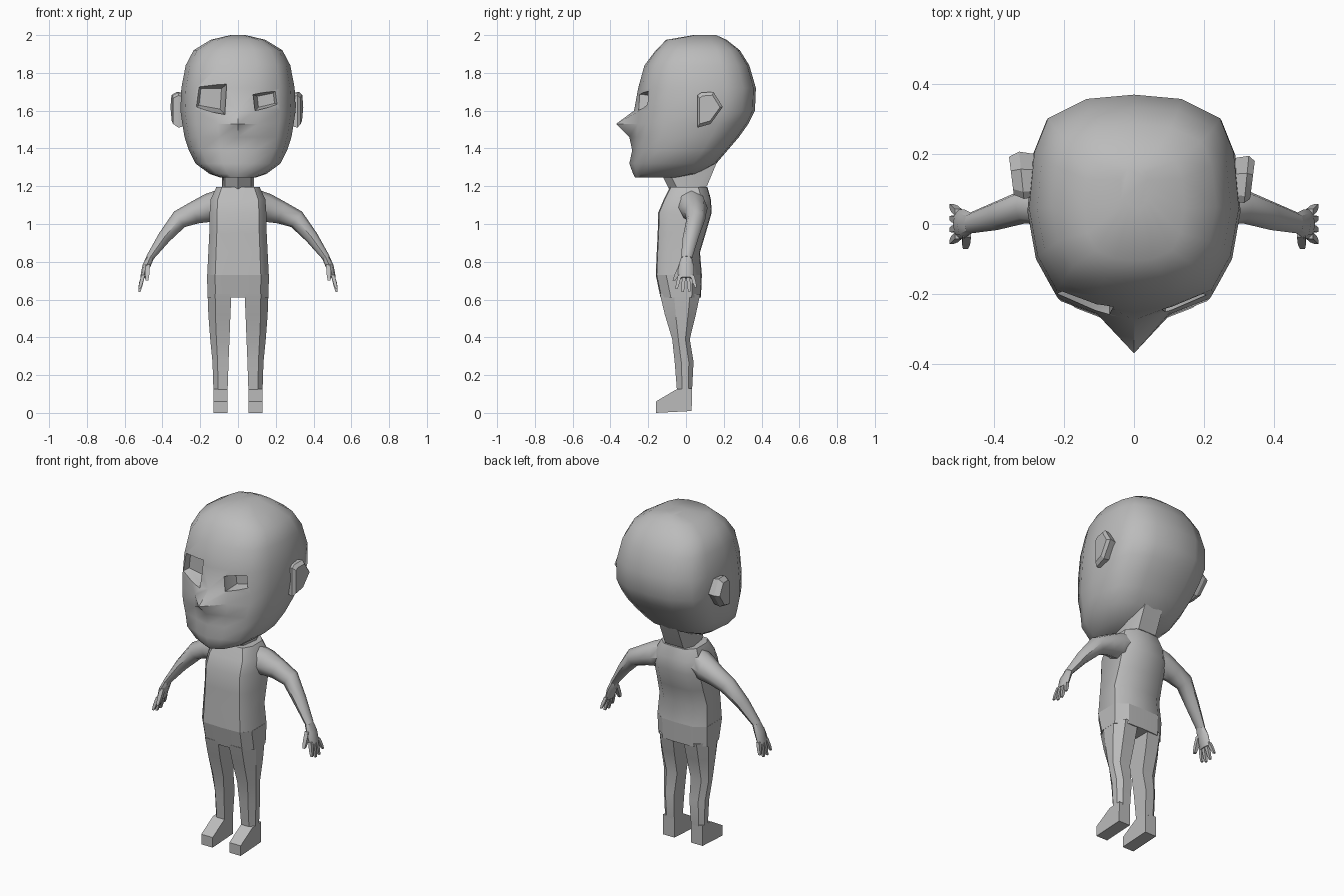
import bpy, bmesh, math
from mathutils import Vector

if "Cube" in bpy.data.objects:
    bpy.data.objects.remove(bpy.data.objects["Cube"])

GREY = (0.5, 0.5, 0.5, 1)
clay = bpy.data.materials.new("plain grey")
clay.use_nodes = True
clay.diffuse_color = GREY
clay.node_tree.nodes["Principled BSDF"].inputs["Base Color"].default_value = GREY


def finish(obj, angle):
    bpy.ops.object.select_all(action="DESELECT")
    bpy.context.view_layer.objects.active = obj
    obj.select_set(True)
    if angle:
        bpy.ops.object.shade_smooth_by_angle(angle=math.radians(angle))


def loft(name, rings, side=1, angle=35):
    """Skin a closed tube through rings of points; side=-1 mirrors it."""
    bm = bmesh.new()
    loops = [[bm.verts.new((p[0] * side, p[1], p[2])) for p in r] for r in rings]
    n = len(loops[0])
    for a, b in zip(loops, loops[1:]):
        for i in range(n):
            bm.faces.new((a[i], a[(i + 1) % n], b[(i + 1) % n], b[i]))
    bm.faces.new(loops[0])
    bm.faces.new(loops[-1])
    bmesh.ops.recalc_face_normals(bm, faces=bm.faces)
    mesh = bpy.data.meshes.new(name)
    bm.to_mesh(mesh)
    bm.free()
    obj = bpy.data.objects.new(name, mesh)
    bpy.context.collection.objects.link(obj)
    mesh.materials.append(clay)
    finish(obj, angle)
    return obj


def symmetric(half):
    """Close a half outline that starts and ends on the centre line."""
    return half + [(-x, y, z) for x, y, z in half[-2:0:-1]]


# Head: one outline, scaled per level (height, front, back, half width, nose)
OUTLINE = [(0, 0), (.36, .015), (.74, .09), (.92, .25), (1, .47),
           (.95, .73), (.82, .89), (.45, .98), (0, 1)]
LEVELS = [(1.245, -.26, -.04, .09, .01), (1.265, -.27, .06, .15, .01),
          (1.32, -.28, .16, .225, .02), (1.39, -.265, .22, .26, .02),
          (1.46, -.27, .28, .283, .03), (1.53, -.265, .33, .295, .105),
          (1.60, -.255, .365, .305, .02), (1.72, -.243, .37, .30, .01),
          (1.84, -.215, .335, .277, .005), (1.92, -.16, .285, .235, 0),
          (1.975, -.105, .215, .145, 0), (2.0, .04, .16, .04, 0)]
head = loft("head", [symmetric([(fx * w, f + t * (b - f) - (nose if i == 0 else 0), z)
                                for i, (fx, t) in enumerate(OUTLINE)])
                     for z, f, b, w, nose in LEVELS], angle=0)


# Eye sockets: tapered recesses of unequal size
def socket(name, corners, front, floor):
    mid = sum((Vector(c) for c in corners), Vector((0, 0))) / len(corners)
    rings = []
    for y, s in ((front - .2, 1.0), (front, 1.0), (floor, .68)):
        pts = [mid + (Vector(c) - mid) * s for c in corners]
        rings.append([(p.x, y, p.y) for p in pts])
    cutter = loft(name, rings, angle=0)
    cutter.hide_render = True
    cutter.hide_set(True)
    mod = head.modifiers.new(name, "BOOLEAN")
    mod.operation = "DIFFERENCE"
    mod.solver = "EXACT"
    mod.object = cutter
    return cutter


cutters = [socket("right_eye_cutter", [(-.235, 1.61), (-.22, 1.74), (-.06, 1.74), (-.07, 1.58)],
                  -.235, -.165),
           socket("left_eye_cutter", [(.08, 1.685), (.205, 1.71), (.215, 1.63), (.09, 1.60)],
                  -.225, -.165)]
bpy.context.view_layer.objects.active = head
for mod in list(head.modifiers):
    bpy.ops.object.modifier_apply(modifier=mod.name)
for c in cutters:
    bpy.data.objects.remove(c)
finish(head, 42)

# Ears
EAR = [(.06, 1.68), (.06, 1.51), (.13, 1.53), (.195, 1.62), (.145, 1.70), (.08, 1.695)]
for label, side, flare in (("left", 1, .0), ("right", -1, .012)):
    rings = [[(x + lean * (y - .06), .12 + (y - .12) * s + flare, 1.61 + (z - 1.61) * s)
              for y, z in EAR]
             for x, s, lean in ((.255, .85, 0), (.315, 1, .1), (.332 + flare, .8, .1))]
    loft(label + "_ear", rings, side, 25)

# Neck, leaning back under the skull
loft("neck", [symmetric([(0, f, zf), (.07, f + .035, zf + .02), (.085, .05, (zf + zb) / 2),
                         (.06, b, zb), (0, b, zb)])
              for f, b, zf, zb in ((-.09, .11, 1.14, 1.20), (-.085, .115, 1.175, 1.21),
                                   (-.125, .165, 1.255, 1.33))], angle=25)


# Torso and hips share one chamfered section (height, front, back, half width)
def trunk(levels):
    return [symmetric([(0, f, z), (w * .74, f + .005, z), (w, f + .055, z),
                       (w, b - .045, z), (w * .62, b, z), (0, b + .004, z)])
            for z, f, b, w in levels]


loft("torso", trunk([(.73, -.16, .08, .163), (.85, -.155, .07, .157), (.95, -.15, .10, .152),
                     (1.06, -.147, .132, .15), (1.13, -.118, .128, .145),
                     (1.195, -.085, .11, .115)]), angle=40)
loft("hips", trunk([(.61, -.135, .075, .161), (.73, -.16, .08, .164)]), angle=25)


# Oval arm section: centre, tilt, half thickness, half depth
def oval(x, y, z, tilt, r, depth, n=8):
    a = math.radians(tilt)
    out = Vector((math.cos(a), 0, math.sin(a)))
    return [Vector((x, y, z)) + out * r * math.cos(t) + Vector((0, depth * math.sin(t), 0))
            for t in (math.tau * i / n for i in range(n))]


def digit(name, start, end, width, side):
    rings = []
    for p, s in ((start, 1), (Vector(start).lerp(Vector(end), .6), .95), (end, .6)):
        w = width * s
        rings.append([(p[0] + i * w, p[1] + j * w, p[2])
                      for i, j in ((-1, -1), (1, -1), (1, 1), (-1, 1))])
    loft(name, rings, side, 20)


# Leg section: flat inside, chamfered outside
def leg_ring(z, f, b, inner, outer):
    c = (outer - inner) * .32
    return [(inner, f, z), (outer - c, f, z), (outer, f + .35 * (b - f), z),
            (outer, b - .25 * (b - f), z), (outer - c, b, z), (inner, b, z)]


for label, side in (("left", 1), ("right", -1)):
    # Arm
    loft(label + "_arm", [oval(.10, .025, 1.10, 85, .082, .085), oval(.16, .04, 1.085, 80, .075, .075),
                          oval(.23, .05, 1.06, 70, .06, .058), oval(.31, .052, 1.025, 55, .05, .05),
                          oval(.39, .025, .93, 38, .035, .042), oval(.468, .003, .82, 30, .02, .03)],
         side, 45)
    # Palm and digits
    loft(label + "_palm", [oval(.464, .003, .825, 30, .02, .028), oval(.486, 0, .775, 20, .021, .042),
                           oval(.503, 0, .715, 15, .015, .042)], side, 40)
    for i in range(4):
        y = -.033 + i * .022
        length = (.065, .08, .078, .055)[i]
        digit(f"{label}_finger_{i + 1}", (.502, y, .73), (.522, y * 1.55, .72 - length), .0095, side)
    digit(label + "_thumb", (.478, -.025, .785), (.482, -.064, .70), .012, side)

    # Leg
    loft(label + "_leg", [leg_ring(.63, -.138, .075, .035, .161), leg_ring(.52, -.112, .052, .04, .157),
                          leg_ring(.39, -.073, .02, .045, .147), leg_ring(.27, -.06, .04, .05, .135),
                          leg_ring(.12, -.048, .032, .055, .13)], side, 25)
    # Foot, sloping down to a square toe
    foot = [(.03, .01), (-.16, 0), (-.16, .06), (-.05, .125), (.032, .13)]
    loft(label + "_foot", [[(x, y, z) for y, z in foot] for x in (.055, .13)], side, 0)
